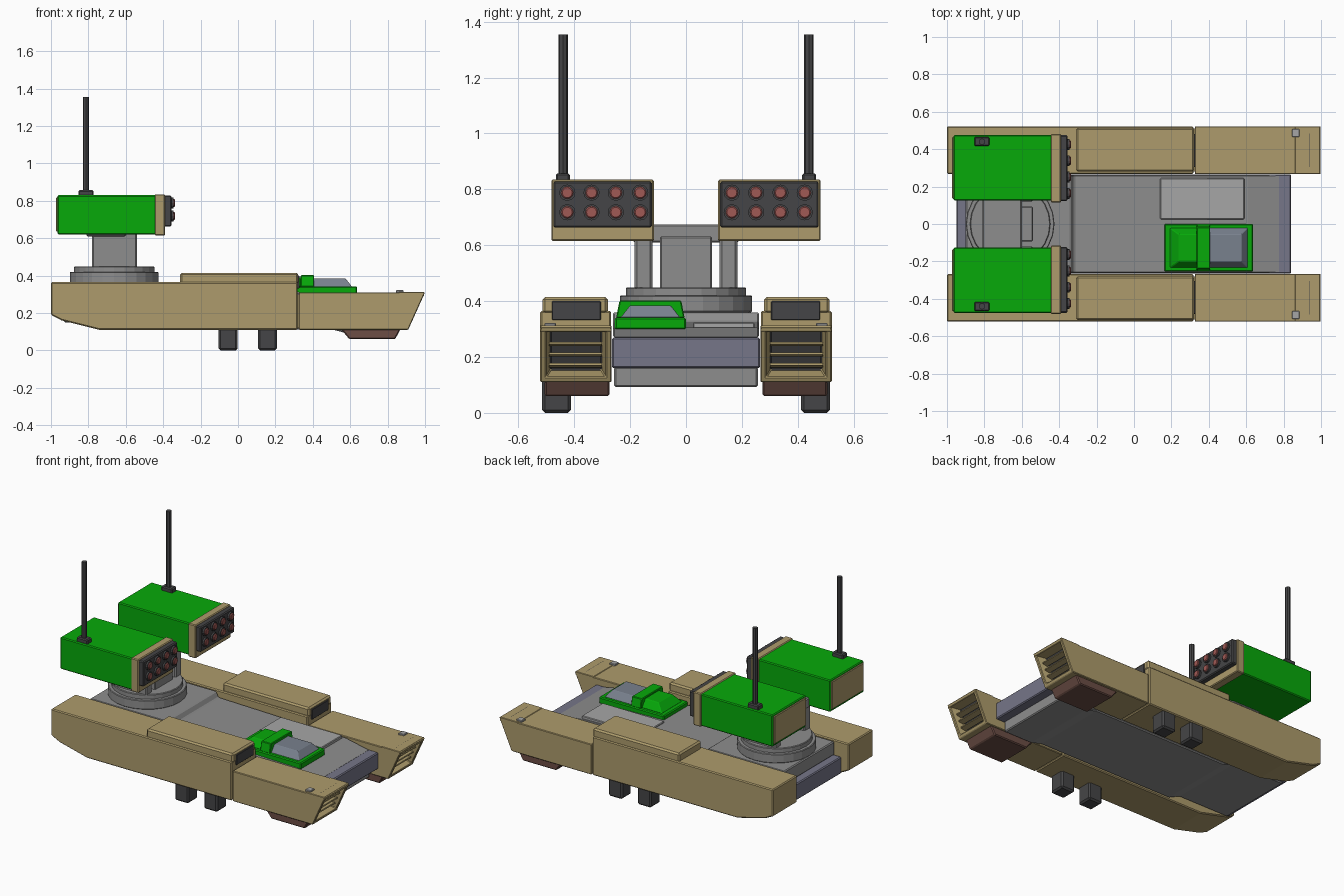
import bpy, bmesh, math

if "Cube" in bpy.data.objects:
    bpy.data.objects.remove(bpy.data.objects["Cube"])


def mat(name, rgb):
    m = bpy.data.materials.new(name)
    m.diffuse_color = (*rgb, 1)
    m.use_nodes = True
    m.node_tree.nodes["Principled BSDF"].inputs["Base Color"].default_value = m.diffuse_color
    return m


TAN = mat("tan", (0.42, 0.33, 0.15))
GREEN = mat("green", (0.002, 0.40, 0.003))
DARK = mat("dark", (0.06, 0.06, 0.063))
BROWN = mat("brown", (0.15, 0.075, 0.06))
BLUE = mat("blue_grey", (0.18, 0.18, 0.25))
GLASS = mat("glass", (0.19, 0.22, 0.27))
RED = mat("red", (0.35, 0.10, 0.09))
GREY = mat("grey", (0.27, 0.27, 0.27))
PALE = mat("pale_grey", (0.38, 0.38, 0.38))


def finish(bm, name, material, bevel=0.0):
    bmesh.ops.recalc_face_normals(bm, faces=bm.faces)
    me = bpy.data.meshes.new(name)
    bm.to_mesh(me)
    bm.free()
    ob = bpy.data.objects.new(name, me)
    bpy.context.collection.objects.link(ob)
    me.materials.append(material)
    if bevel:
        b = ob.modifiers.new("bevel", "BEVEL")
        b.width, b.segments = bevel, 1
    return ob


def box(name, x, y, z, material, bevel=0.006, top=(0, 0, 0)):
    """Box from ranges; top = taper of the upper face at (x min, x max, both y sides)."""
    bm = bmesh.new()
    bmesh.ops.create_cube(bm, size=1)
    for v in bm.verts:
        up = v.co.z > 0
        a, b, t = top if up else (0, 0, 0)
        v.co = (x[1] - b if v.co.x > 0 else x[0] + a,
                y[1] - t if v.co.y > 0 else y[0] + t,
                z[1] if up else z[0])
    return finish(bm, name, material, bevel)


def profile(name, pts, y, material, bevel=0.006):
    """Side outline in x/z pushed across a y range."""
    bm = bmesh.new()
    f = bm.faces.new([bm.verts.new((px, y[0], pz)) for px, pz in pts])
    r = bmesh.ops.extrude_face_region(bm, geom=[f])
    bmesh.ops.translate(bm, vec=(0, y[1] - y[0], 0),
                        verts=[g for g in r["geom"] if isinstance(g, bmesh.types.BMVert)])
    return finish(bm, name, material, bevel)


def cylinder(name, loc, r, depth, material, axis="Z", sides=12, bevel=0.0):
    bm = bmesh.new()
    bmesh.ops.create_cone(bm, cap_ends=True, segments=sides, radius1=r, radius2=r, depth=depth)
    ob = finish(bm, name, material, bevel)
    ob.location = loc
    if axis == "X":
        ob.rotation_euler.y = math.pi / 2
    return ob


def intake(ob):
    """Recess the sloped front face of a pontoon nose."""
    bm = bmesh.new()
    bm.from_mesh(ob.data)
    bm.normal_update()
    face = max(bm.faces, key=lambda f: f.normal.x)
    n = face.normal.copy()
    bmesh.ops.inset_region(bm, faces=[face], thickness=0.03)
    back = bmesh.ops.extrude_discrete_faces(bm, faces=[face])["faces"][0]
    bmesh.ops.translate(bm, vec=-n * 0.06, verts=back.verts)
    c = back.calc_center_median()
    for v in back.verts:                      # funnel narrows inwards
        v.co.y = c.y + (v.co.y - c.y) * 0.86
    back.material_index = 1
    bm.to_mesh(ob.data)
    bm.free()
    ob.data.materials.append(DARK)


# central hull: belly, long middle slab, deck
profile("belly", [(0.78, 0.165), (0.78, 0.092), (0.58, 0.092), (0.5, 0.113), (-0.48, 0.113), (-0.56, 0.15),
                  (-0.93, 0.15), (-0.93, 0.165)], (-0.257, 0.257), GREY)
box("middle_slab", (-0.95, 0.84), (-0.265, 0.265), (0.16, 0.27), BLUE)
profile("deck", [(-0.9, 0.27), (0.78, 0.27), (0.61, 0.305), (-0.32, 0.325), (-0.34, 0.36), (-0.9, 0.36)],
        (-0.262, 0.262), GREY)
box("deck_panel", (0.14, 0.59), (0.025, 0.245), (0.30, 0.324), PALE, 0.004)

# cockpit
box("cockpit_base", (0.162, 0.637), (-0.255, 0), (0.298, 0.342), GREEN)
box("cockpit_rear", (0.19, 0.34), (-0.235, -0.02), (0.34, 0.39), GREEN, 0.004, (0.05, 0, 0.035))
box("cockpit_bar", (0.335, 0.407), (-0.25, -0.005), (0.34, 0.402), GREEN, 0.004, (0, 0, 0.012))
box("cockpit_window", (0.40, 0.61), (-0.235, -0.02), (0.34, 0.385), GLASS, 0.003, (0, 0.035, 0.035))

# turret
TX = -0.662
cylinder("turret_ring", (TX, 0, 0.39), 0.237, 0.06, GREY, sides=24, bevel=0.004)
cylinder("turret_cap", (TX, 0, 0.432), 0.215, 0.035, GREY, sides=24, bevel=0.004)
box("turret_core", (-0.74, -0.54), (-0.093, 0.093), (0.44, 0.632), GREY)
box("turret_crossbar", (-0.81, -0.6), (-0.19, 0.19), (0.61, 0.675), GREY)

for s, side in ((1, "left"), (-1, "right")):
    def Y(a, b):
        return sorted((s * a, s * b))

    # pontoon with intake nose
    profile("pontoon_" + side, [(-1, 0.365), (-1, 0.19), (-0.94, 0.16), (-0.74, 0.11), (0.318, 0.11),
                                (0.318, 0.365)], Y(0.268, 0.522), TAN)
    nose = profile("pontoon_nose_" + side, [(0.325, 0.11), (0.91, 0.11), (1, 0.31), (0.325, 0.31)],
                   Y(0.266, 0.522), TAN, 0.004)
    intake(nose)
    box("nose_joint_" + side, (0.30, 0.34), Y(0.28, 0.51), (0.12, 0.30), TAN, 0)
    box("nose_lip_" + side, (0.86, 0.995), Y(0.266, 0.522), (0.29, 0.313), TAN, 0.003)
    for i in range(3):
        t = 0.31 + i * 0.19
        slat = box("intake_slat_%s_%d" % (side, i), (-0.025, 0.012), Y(0.30, 0.49), (-0.004, 0.004), TAN, 0)
        slat.location = (0.91 + 0.09 * t - 0.03, 0, 0.11 + 0.2 * t)
        slat.rotation_euler.y = -0.2
    box("nose_light_" + side, (0.845, 0.885), Y(0.465, 0.507), (0.305, 0.322), PALE, 0.003)
    # hatch with vent
    box("hatch_" + side, (-0.31, 0.322), Y(0.28, 0.514), (0.355, 0.415), TAN, 0.01)
    box("hatch_vent_" + side, (0.25, 0.328), Y(0.305, 0.48), (0.332, 0.4), DARK, 0.003)
    # feet and keel
    for x in (-0.103, 0.108):
        box("foot_" + side, (x, x + 0.1), Y(0.412, 0.515), (0, 0.12), DARK, 0.01)
    profile("keel_" + side, [(0.55, 0.115), (0.595, 0.06), (0.84, 0.06), (0.87, 0.115)],
            Y(0.274, 0.506), BROWN)

    # turret arm and launcher pod
    box("turret_arm_" + side, (-0.78, -0.54), Y(0.12, 0.184), (0.44, 0.64), GREY, 0.008)
    box("pod_" + side, (-0.965, -0.43), Y(0.125, 0.476), (0.62, 0.83), GREEN)
    box("pod_back_plate_" + side, (-0.972, -0.95), Y(0.135, 0.465), (0.635, 0.82), TAN, 0.004)
    box("pod_frame_" + side, (-0.445, -0.39), Y(0.115, 0.482), (0.615, 0.835), TAN, 0.005)
    box("pod_face_" + side, (-0.40, -0.356), Y(0.122, 0.475), (0.663, 0.828), DARK)
    for y in (0.164, 0.251, 0.338, 0.425):
        for z in (0.718, 0.788):
            cylinder("tube_rim_" + side, (-0.355, s * y, z), 0.029, 0.02, DARK, "X")
            cylinder("rocket_tip_" + side, (-0.348, s * y, z), 0.022, 0.022, RED, "X", bevel=0.004)
    # antenna
    box("antenna_base_" + side, (-0.853, -0.773), Y(0.416, 0.466), (0.82, 0.857), DARK)
    cylinder("antenna_" + side, (-0.813, s * 0.44, 1.1), 0.017, 0.51, DARK, sides=8)
